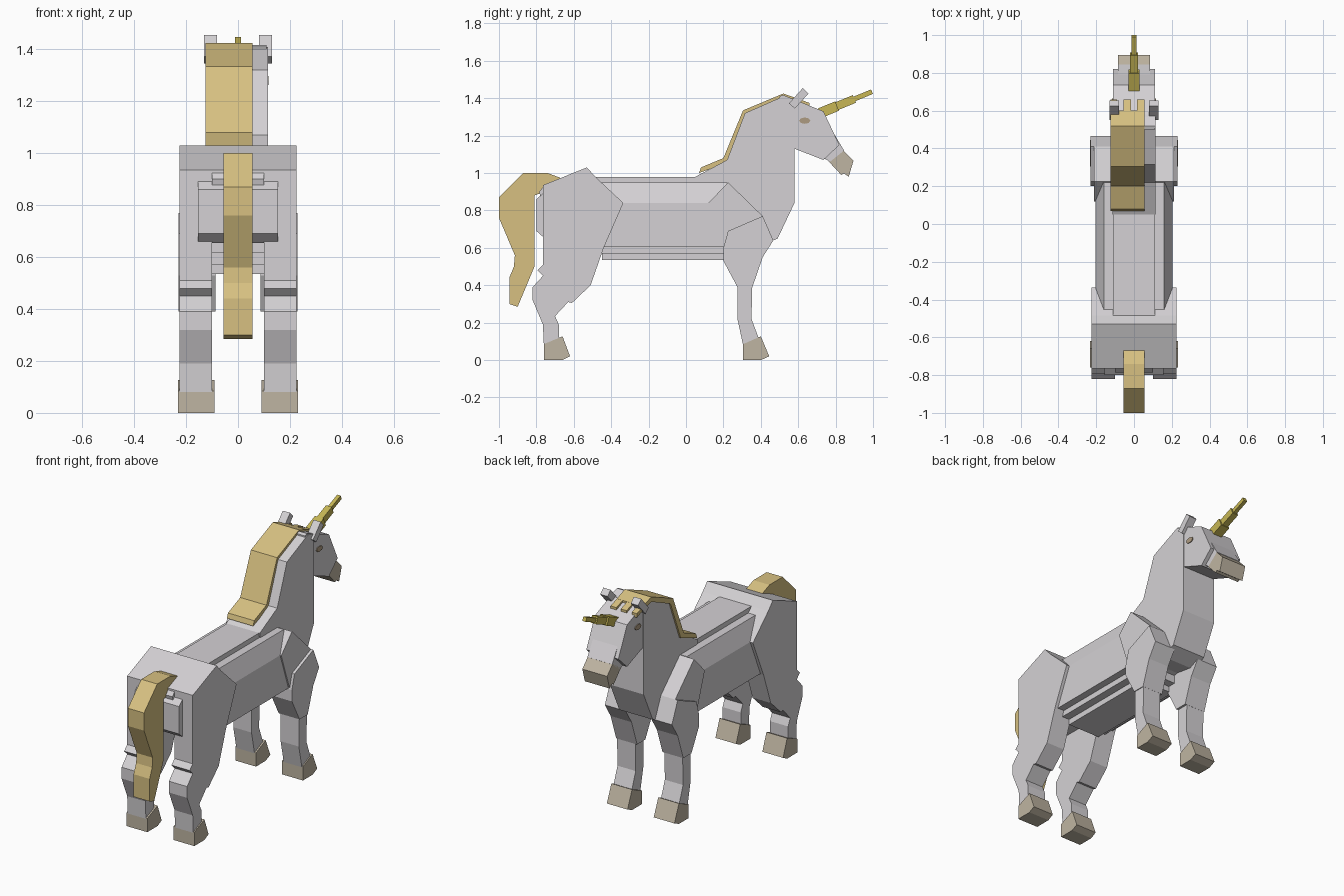
import bpy, bmesh, math


def material(name, r, g, b):
    m = bpy.data.materials.new(name)
    m.diffuse_color = (r, g, b, 1)
    return m


COAT = material("pale_grey_coat", 0.66, 0.64, 0.66)
HAIR = material("golden_hair", 0.68, 0.53, 0.22)
HOOF = material("beige_hoof", 0.52, 0.46, 0.36)
HORN = material("yellow_horn", 0.57, 0.47, 0.09)
EYE = material("brown_eye", 0.42, 0.33, 0.22)


def loft(name, rings, mat):
    """Closed solid between two matching rings of points."""
    bm = bmesh.new()
    a, b = [[bm.verts.new(p) for p in ring] for ring in rings]
    bm.faces.new(a)
    bm.faces.new(b)
    for i in range(len(a)):
        j = (i + 1) % len(a)
        bm.faces.new((a[i], a[j], b[j], b[i]))
    bmesh.ops.recalc_face_normals(bm, faces=bm.faces)
    me = bpy.data.meshes.new(name)
    bm.to_mesh(me)
    bm.free()
    me.materials.append(mat)
    ob = bpy.data.objects.new(name, me)
    bpy.context.collection.objects.link(ob)
    return ob


def slab(name, profile, x0, x1, mat):
    """Side profile (y, z) extruded from x0 to x1."""
    return loft(name, [[(x, y, z) for y, z in profile] for x in (x0, x1)], mat)


def pair(name, profile, x0, x1, mat):
    slab("right_" + name, profile, x0, x1, mat)
    slab("left_" + name, profile, -x1, -x0, mat)


def bar(name, section, y0, y1, mat):
    """Half cross-section (x, z), mirrored, running from y0 to y1."""
    full = section + [(-x, z) for x, z in reversed(section)]
    return loft(name, [[(x, y, z) for x, z in full] for y in (y0, y1)], mat)


# Barrel with stepped back and belly
bar("barrel", [(0.16, 0.605), (0.205, 0.605), (0.205, 0.84), (0.16, 0.95)], -0.46, 0.22, COAT)
bar("back_slab", [(0.11, 0.90), (0.11, 0.98)], -0.49, 0.12, COAT)
bar("belly", [(0.16, 0.62), (0.16, 0.57)], -0.48, 0.26, COAT)
bar("lower_belly", [(0.11, 0.60), (0.11, 0.535)], -0.45, 0.21, COAT)

# Rump, buttocks and hind legs
slab("rump", [(-0.765, 0.66), (-0.765, 0.935), (-0.53, 1.03), (-0.485, 0.98),
              (-0.335, 0.84), (-0.415, 0.66)], -0.101, 0.101, COAT)
slab("buttocks", [(-0.76, 0.655), (-0.80, 0.69), (-0.80, 0.86), (-0.76, 0.895)],
     -0.155, 0.155, COAT)
slab("dock", [(-0.76, 0.80), (-0.785, 0.90), (-0.76, 0.93)], -0.10, 0.10, COAT)
pair("hind_leg", [(-0.765, 0.935), (-0.53, 1.03), (-0.485, 0.98), (-0.335, 0.84),
                  (-0.44, 0.60), (-0.51, 0.40), (-0.61, 0.305), (-0.63, 0.31),
                  (-0.70, 0.235), (-0.68, 0.19), (-0.68, 0.08), (-0.76, 0.08),
                  (-0.765, 0.19), (-0.82, 0.32), (-0.82, 0.39), (-0.765, 0.45),
                  (-0.795, 0.48), (-0.765, 0.51)], 0.10, 0.225, COAT)
pair("hind_hoof", [(-0.76, 0), (-0.76, 0.085), (-0.66, 0.127), (-0.62, 0.02), (-0.66, 0)],
     0.09, 0.232, HOOF)

# Shoulders and front legs
slab("shoulders", [(0.12, 0.84), (0.225, 0.95), (0.41, 0.77), (0.44, 0.66), (0.20, 0.61)],
     -0.213, 0.213, COAT)
pair("front_thigh", [(0.225, 0.69), (0.41, 0.77), (0.467, 0.64), (0.41, 0.55), (0.355, 0.39),
                     (0.275, 0.39), (0.20, 0.53), (0.20, 0.60)], 0.087, 0.23, COAT)
pair("front_shin", [(0.275, 0.42), (0.355, 0.42), (0.35, 0.22), (0.395, 0.10),
                    (0.305, 0.08), (0.275, 0.22)], 0.10, 0.225, COAT)
pair("front_hoof", [(0.305, 0), (0.305, 0.085), (0.40, 0.127), (0.445, 0.02), (0.40, 0)],
     0.09, 0.232, HOOF)

# Neck, head and muzzle
slab("neck_and_chest", [(0.05, 0.96), (0.05, 0.98), (0.22, 1.07), (0.315, 1.32), (0.52, 1.41),
                        (0.58, 1.395), (0.58, 0.84), (0.49, 0.65), (0.40, 0.61), (0.20, 0.64)],
     -0.115, 0.115, COAT)
slab("head", [(0.50, 1.13), (0.50, 1.41), (0.52, 1.417), (0.735, 1.33), (0.82, 1.15),
              (0.735, 1.07), (0.58, 1.13)], -0.11, 0.11, COAT)
slab("muzzle_bridge", [(0.70, 1.10), (0.78, 1.23), (0.845, 1.12), (0.77, 1.06)],
     -0.085, 0.085, COAT)
slab("nose_and_chin", [(0.76, 1.065), (0.84, 1.122), (0.895, 1.065), (0.87, 0.98),
                       (0.845, 0.998), (0.83, 0.99)], -0.085, 0.085, HOOF)

# Eyes as thin plates, ears as tilted blocks
pair("eye", [(0.635 + 0.03 * math.cos(i * math.pi / 4), 1.28 + 0.017 * math.sin(i * math.pi / 4))
             for i in range(8)], 0.112, 0.117, EYE)
pair("ear", [(0.55, 1.372), (0.582, 1.345), (0.655, 1.425), (0.625, 1.455)], 0.08, 0.13, COAT)

# Mane with toothed fringe
slab("mane", [(0.07, 1.0), (0.08, 1.03), (0.20, 1.08), (0.305, 1.335), (0.52, 1.425),
              (0.60, 1.397), (0.60, 1.37), (0.52, 1.395), (0.33, 1.31), (0.23, 1.06)],
     -0.125, 0.055, HAIR)
for i, (x0, x1) in enumerate([(-0.125, -0.09), (-0.055, -0.015), (0.015, 0.055)]):
    slab(f"fringe_{i + 1}", [(0.59, 1.40), (0.66, 1.375), (0.66, 1.35), (0.59, 1.375)],
         x0, x1, HAIR)

# Tail
slab("tail", [(-0.66, 0.97), (-0.74, 1.0), (-0.87, 1.0), (-1.0, 0.87), (-1.0, 0.76),
              (-0.915, 0.56), (-0.92, 0.50), (-0.945, 0.44), (-0.945, 0.30), (-0.90, 0.285),
              (-0.81, 0.50), (-0.81, 0.88), (-0.76, 0.90)], -0.055, 0.055, HAIR)

# Horn in three narrowing steps along a slanted axis
dy, dz = math.cos(0.39), math.sin(0.39)
for name, s0, s1, w, h in [("horn_base", 0, 0.10, 0.03, 0.027),
                           ("horn_middle", 0.08, 0.20, 0.02, 0.022),
                           ("horn_tip", 0.18, 0.302, 0.012, 0.013)]:
    pts = [(0.715 + s * dy - t * dz, 1.32 + s * dz + t * dy)
           for s, t in [(s0, -h), (s1, -h), (s1, h), (s0, h)]]
    slab(name, pts, -w, w, HORN)
